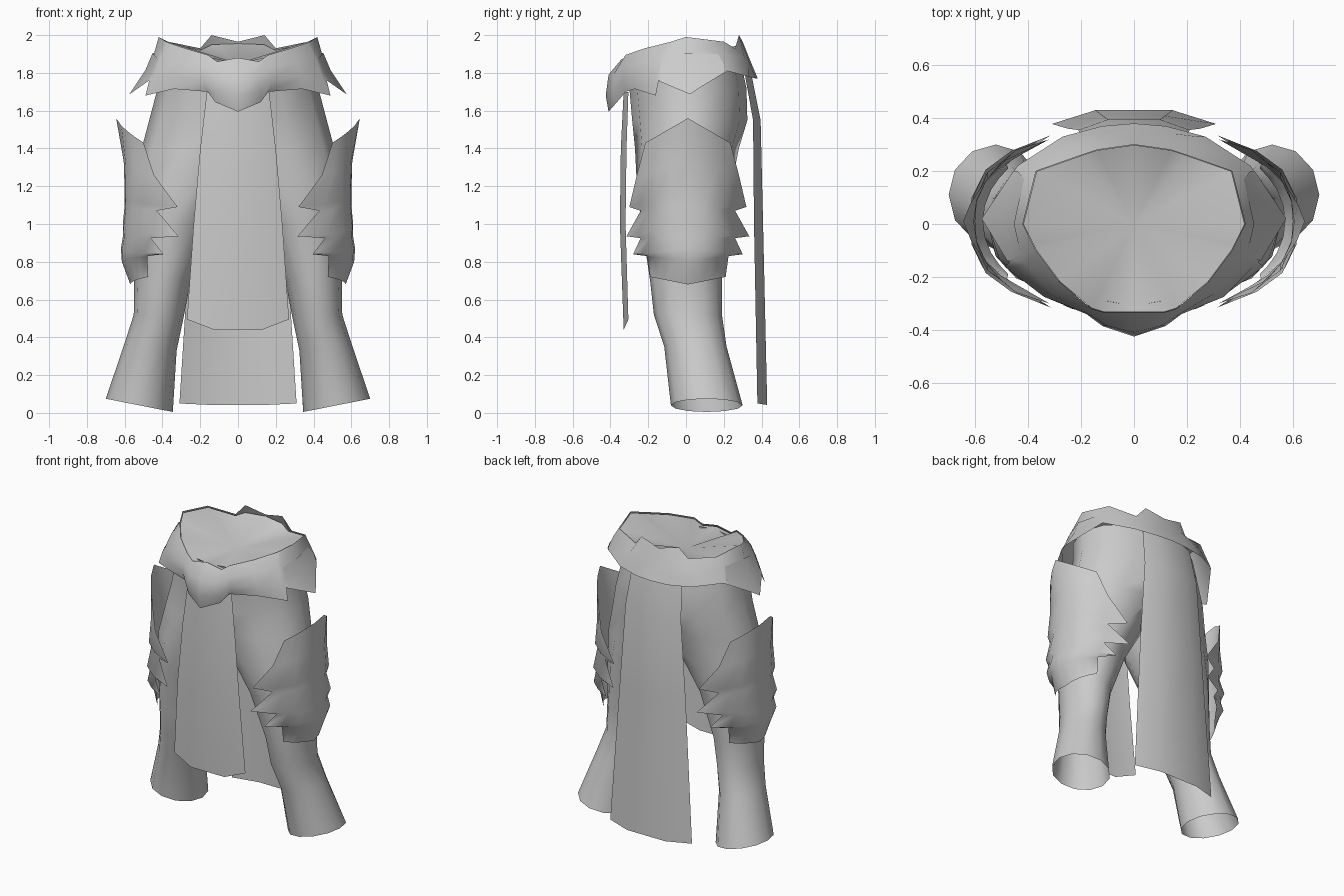
import bpy, math

GREY = bpy.data.materials.new("plain_grey")
GREY.diffuse_color = (0.6, 0.6, 0.6, 1)


def make(name, verts, faces, angle=60):
    me = bpy.data.meshes.new(name)
    me.from_pydata(verts, [], faces)
    me.materials.append(GREY)
    ob = bpy.data.objects.new(name, me)
    bpy.context.collection.objects.link(ob)
    bpy.ops.object.select_all(action='DESELECT')
    ob.select_set(True)
    bpy.context.view_layer.objects.active = ob
    bpy.ops.object.shade_smooth_by_angle(angle=math.radians(angle))
    return ob


def sheet(name, rows, closed=False, angle=60):
    """Skin a list of equally long point rows."""
    n = len(rows[0])
    faces = []
    for r in range(len(rows) - 1):
        for c in range(n if closed else n - 1):
            d = (c + 1) % n
            faces.append((r * n + c, r * n + d, (r + 1) * n + d, (r + 1) * n + c))
    return make(name, [p for row in rows for p in row], faces, angle)


def mirrored(rows):
    return [[(-x, y, z) for x, y, z in reversed(row)] for row in rows]


# Trousers: each half runs from a round cuff to a half-oval hip
# z, inner x, outer x, centre y, y radius, hip blend, cuff slant
LEG = [(.04, .345, .70, .11, .19, 0, .035),
       (.35, .325, .60, .05, .165, 0, .02),
       (.52, .285, .552, .01, .18, 0, 0),
       (.70, .25, .55, 0, .19, 0, 0),
       (1.0, .13, .55, -.01, .225, 0, 0),
       (1.2, .02, .55, -.01, .25, .2, 0),
       (1.4, 0, .51, .005, .275, .75, 0),
       (1.55, 0, .47, .02, .305, 1, 0),
       (1.72, 0, .425, .01, .31, 1, 0),
       (1.86, 0, .41, -.01, .30, 1, 0)]
SIDES = 12


def leg_ring(z, xi, xo, cy, ry, hip, slant):
    ring = []
    for i in range(SIDES):
        a = -math.pi / 2 + 2 * math.pi * i / SIDES
        c, s = math.cos(a), math.sin(a)
        ex = (xi + xo) / 2 + (xo - xi) / 2 * c
        hx = xo * max(c, 0) ** .9
        ring.append((ex + (hx - ex) * hip, cy + ry * s, z + slant * c))
    return ring


leg_rows = [leg_ring(*r) for r in LEG]
# drop the flat strip on the centre plane above the crotch
for side, rows in (("left", leg_rows), ("right", mirrored(leg_rows))):
    verts = [p for row in rows for p in row]
    faces = []
    for r in range(len(rows) - 1):
        for c in range(SIDES):
            d = (c + 1) % SIDES
            f = (r * SIDES + c, r * SIDES + d, (r + 1) * SIDES + d, (r + 1) * SIDES + c)
            if any(abs(verts[i][0]) > .001 for i in f):
                faces.append(f)
    make(side + "_trouser_leg", verts, faces)

# Belt wrap: top, middle and bottom edge points from front to back
BELT = [((0, -.335, 1.88), (0, -.41, 1.79), (0, -.425, 1.68), (0, -.41, 1.595)),
        ((.11, -.335, 1.86), (.10, -.385, 1.79), (.12, -.385, 1.70), (.12, -.365, 1.645)),
        ((.16, -.32, 1.895), (.18, -.335, 1.83), (.18, -.34, 1.76), (.16, -.32, 1.70)),
        ((.28, -.22, 1.93), (.31, -.26, 1.86), (.34, -.275, 1.78), (.34, -.27, 1.715)),
        ((.37, -.10, 1.96), (.41, -.15, 1.88), (.45, -.16, 1.77), (.49, -.16, 1.68)),
        ((.38, -.08, 1.965), (.42, -.12, 1.885), (.45, -.14, 1.80), (.47, -.145, 1.76)),
        ((.42, 0, 1.99), (.445, 0, 1.90), (.48, .01, 1.82), (.57, .02, 1.69)),
        ((.37, .20, 1.965), (.41, .20, 1.90), (.43, .21, 1.85), (.44, .22, 1.81)),
        ((.20, .26, 1.93), (.21, .31, 1.88), (.24, .33, 1.82), (.27, .33, 1.78)),
        ((.14, .28, 2.0), (.12, .32, 1.90), (.12, .345, 1.83), (.12, .37, 1.77)),
        ((0, .30, 1.965), (0, .33, 1.89), (0, .355, 1.83), (0, .38, 1.77))]
belt_rows = []
for k in range(4):
    half = [col[k] for col in BELT]
    belt_rows.append(half + [(-x, y, z) for x, y, z in reversed(half[1:-1])])
sheet("belt_wrap", belt_rows[::-1], True)

# Dished lid filling the waist, just inside the belt rim
rim = [(x * .995, y * .995, z - .01 if z < 1.98 or abs(x) > .2 else z - .05)
       for x, y, z in belt_rows[0]]
n = len(rim)
make("waist_lid", rim + [(0, 0, 1.85)], [(i, (i + 1) % n, n) for i in range(n)])

# Small raised flaps over the hips
flap = [[(.425, -.12, 1.875), (.452, 0, 1.905), (.415, .17, 1.90)],
        [(.455, -.13, 1.80), (.49, .01, 1.815), (.44, .20, 1.845)],
        [(.478, -.14, 1.755), (.575, .02, 1.687), (.455, .20, 1.805)]]
sheet("left_hip_flap", flap[::-1])
sheet("right_hip_flap", mirrored(flap[::-1]))

# Thigh guards with jagged edges
# middle z, middle x, edge half width, edge x, edge z, curve power
GUARD = [(1.56, .645, .225, .50, 1.43, 1.4),
         (1.33, .605, .27, .445, 1.26, 2.2),
         (1.17, .60, .31, .32, 1.09, 3.5),
         (1.10, .60, .25, .43, 1.07, 2.8),
         (1.0, .61, .325, .315, .935, 3.5),
         (.93, .61, .25, .46, .925, 2.5),
         (.87, .62, .29, .395, .84, 3),
         (.80, .615, .215, .48, .83, 2.2),
         (.68, .57, .20, .475, .72, 2.2)]
guard_rows = [[(xm + (xe - xm) * abs(s) ** p, .01 + w * s, zm + (ze - zm) * abs(s))
               for s in (-1, -.82, -.6, -.3, 0, .3, .6, .82, 1)]
              for zm, xm, w, xe, ze, p in GUARD]
sheet("left_thigh_guard", guard_rows[::-1])
sheet("right_thigh_guard", mirrored(guard_rows[::-1]))


# Hanging cloths: z, half width, middle y, edge y, edge lift
def cloth(name, rows):
    sheet(name, [[(s * w, ye if abs(s) == 1 else ym, z + (lift if abs(s) == 1 else 0))
                  for s in (-1, -.47, .47, 1)] for z, w, ym, ye, lift in rows])


cloth("front_cloth", [(.44, .27, -.33, -.305, .055), (1.0, .235, -.35, -.32, 0),
                      (1.4, .20, -.345, -.315, 0), (1.70, .165, -.33, -.305, 0)])
cloth("back_cloth", [(1.80, .19, .345, .31, 0), (1.55, .21, .395, .355, 0),
                     (1.0, .25, .408, .36, 0), (.042, .31, .43, .378, .008)])
